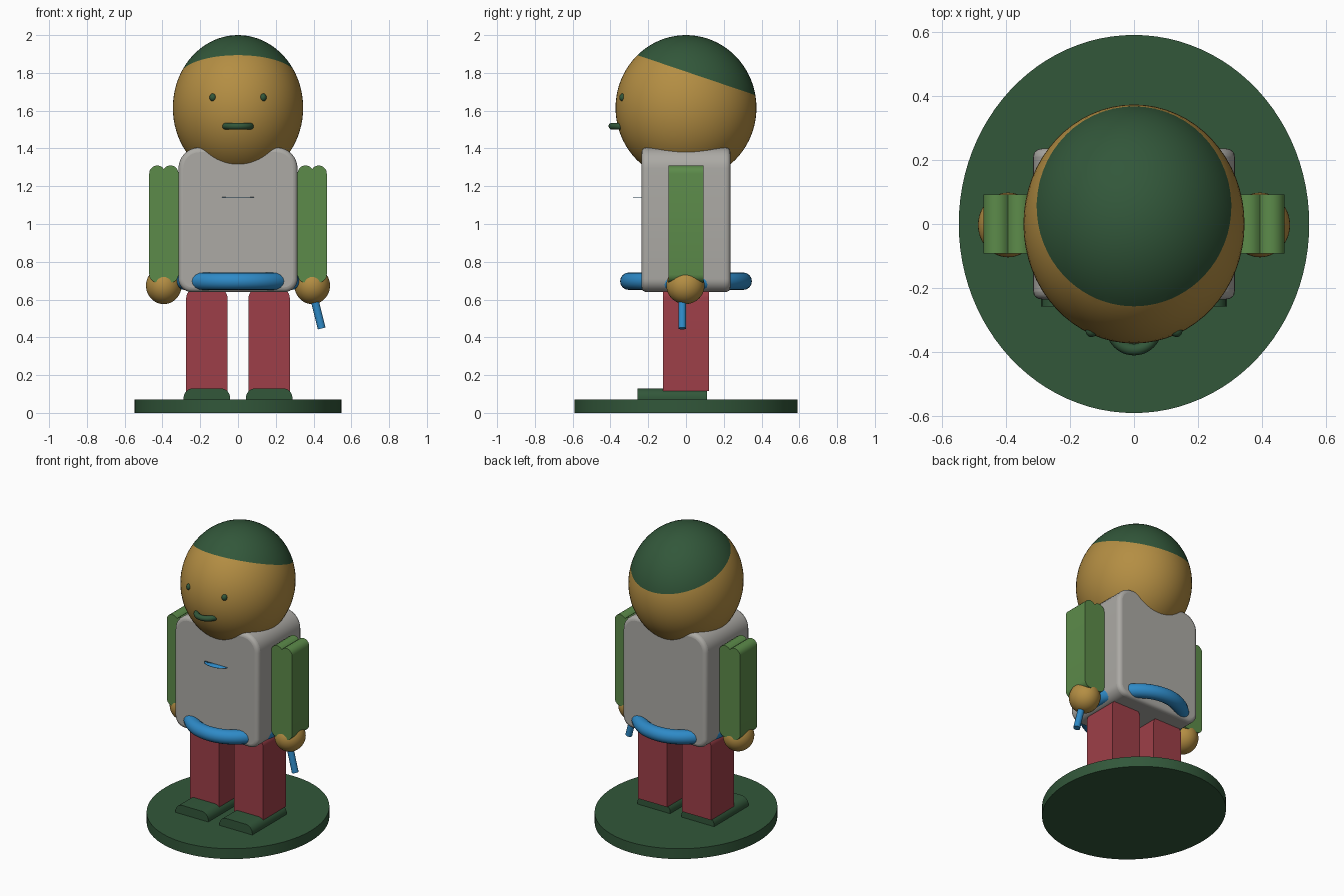
import bpy, bmesh, math
from mathutils import Vector

if "Cube" in bpy.data.objects:
    bpy.data.objects.remove(bpy.data.objects["Cube"], do_unlink=True)


def material(name, srgb):
    lin = [((c / 255 + 0.055) / 1.055) ** 2.4 for c in srgb]
    m = bpy.data.materials.new(name)
    m.use_nodes = True
    m.diffuse_color = (*lin, 1)
    m.node_tree.nodes["Principled BSDF"].inputs["Base Color"].default_value = (*lin, 1)
    return m


GREY = material("warm grey", (172, 170, 165))
TAN = material("tan", (180, 142, 67))
DARK = material("dark green", (50, 87, 58))
GREEN = material("leaf green", (92, 139, 74))
RED = material("dull red", (157, 63, 72))
BLUE = material("bright blue", (46, 138, 199))


def finish(name, bm, *mats):
    bmesh.ops.recalc_face_normals(bm, faces=bm.faces)
    me = bpy.data.meshes.new(name)
    bm.to_mesh(me)
    bm.free()
    ob = bpy.data.objects.new(name, me)
    bpy.context.collection.objects.link(ob)
    for m in mats:
        me.materials.append(m)
    bpy.ops.object.select_all(action='DESELECT')
    ob.select_set(True)
    bpy.context.view_layer.objects.active = ob
    bpy.ops.object.shade_smooth_by_angle(angle=math.radians(35))
    return ob


def arc(cx, cz, r, start, end, steps=8):
    """Points of an arc in the xz plane, angles in degrees."""
    angles = [math.radians(start + (end - start) * i / steps) for i in range(steps + 1)]
    return [(cx + r * math.cos(a), cz + r * math.sin(a)) for a in angles]


def rounded(x0, x1, z0, z1, top, bottom):
    """Rectangle outline with rounded top and bottom corners; zero keeps a corner square."""
    pts = arc(x1 - top, z1 - top, top, 0, 90) + arc(x0 + top, z1 - top, top, 90, 180)
    if bottom:
        return pts + arc(x0 + bottom, z0 + bottom, bottom, 180, 270) + \
            arc(x1 - bottom, z0 + bottom, bottom, 270, 360)
    return pts + [(x0, z0), (x1, z0)]


def extrude(name, pts, y0, y1, mat, bevel=0):
    bm = bmesh.new()
    front = bm.faces.new([bm.verts.new((x, y0, z)) for x, z in pts])
    new = bmesh.ops.extrude_face_region(bm, geom=[front])["geom"]
    bmesh.ops.translate(bm, vec=(0, y1 - y0, 0),
                        verts=[g for g in new if isinstance(g, bmesh.types.BMVert)])
    ob = finish(name, bm, mat)
    if bevel:
        mod = ob.modifiers.new("edge rounding", 'BEVEL')
        mod.width, mod.segments = bevel, 4
        mod.limit_method, mod.angle_limit = 'ANGLE', math.radians(50)
    return ob


def ellipsoid(name, centre, radii, mat):
    bm = bmesh.new()
    bmesh.ops.create_uvsphere(bm, u_segments=48, v_segments=24, radius=1)
    bmesh.ops.scale(bm, vec=radii, verts=bm.verts)
    bmesh.ops.translate(bm, vec=centre, verts=bm.verts)
    return finish(name, bm, mat)


def ring(name, centre, rx, ry, tube, mat, n=64, m=16):
    bm = bmesh.new()
    rows = []
    for i in range(n):
        a = math.tau * i / n
        rows.append([bm.verts.new((
            centre[0] + (rx + tube * math.cos(b)) * math.cos(a),
            centre[1] + (ry + tube * math.cos(b)) * math.sin(a),
            centre[2] + tube * math.sin(b))) for b in [math.tau * j / m for j in range(m)]])
    for i in range(n):
        p, q = rows[i], rows[(i + 1) % n]
        for j in range(m):
            k = (j + 1) % m
            bm.faces.new((p[j], q[j], q[k], p[k]))
    return finish(name, bm, mat)


def cylinder(name, start, end, radius, mat, scale=(1, 1, 1), sides=32):
    a, b = Vector(start), Vector(end)
    bm = bmesh.new()
    bmesh.ops.create_cone(bm, cap_ends=True, segments=sides, radius1=radius,
                          radius2=radius, depth=(b - a).length)
    bmesh.ops.rotate(bm, verts=bm.verts, matrix=Vector((0, 0, 1)).rotation_difference(b - a).to_matrix())
    bmesh.ops.translate(bm, vec=(a + b) / 2, verts=bm.verts)
    bmesh.ops.scale(bm, vec=scale, verts=bm.verts)
    return finish(name, bm, mat)


# Stand
cylinder("stand", (0, 0, 0), (0, 0, 0.07), 0.59, DARK, scale=(0.927, 1, 1), sides=96)

# Torso and belt
extrude("torso", rounded(-0.315, 0.315, 0.64, 1.405, 0.11, 0.07), -0.235, 0.235, GREY, bevel=0.025)
ring("belt", (0, 0, 0.697), 0.284, 0.303, 0.046, BLUE)

# Thin chest plate standing out level from the torso
plate = [(0.085 * math.cos(a), 0.05 * math.sin(a)) for a in
         [math.pi * i / 16 for i in range(17)]]
bm = bmesh.new()
bm.faces.new([bm.verts.new((x, -0.23 - d, 1.14)) for x, d in plate])
chest = finish("chest_plate", bm, BLUE)
chest.modifiers.new("thickness", 'SOLIDIFY').thickness = 0.003

# Head with a tilted cap line cut into it
centre = Vector((0, 0, 1.615))
line_point, line_normal = Vector((0, -0.24, 1.888)), Vector((0, 0.2, 0.59))
bm = bmesh.new()
bmesh.ops.create_uvsphere(bm, u_segments=64, v_segments=40, radius=1)
bmesh.ops.scale(bm, vec=(0.345, 0.373, 0.385), verts=bm.verts)
bmesh.ops.translate(bm, vec=centre, verts=bm.verts)
bmesh.ops.bisect_plane(bm, geom=bm.verts[:] + bm.edges[:] + bm.faces[:],
                       plane_co=line_point, plane_no=line_normal)
for f in bm.faces:
    f.material_index = int((f.calc_center_median() - line_point).dot(line_normal) > 0)
finish("head", bm, TAN, DARK)

# Mouth
ring("mouth", (0, -0.325, 1.518), 0.069, 0.067, 0.018, DARK, n=48)

for side, label in ((1, "left"), (-1, "right")):
    ellipsoid(label + "_eye", (side * 0.133, -0.333, 1.67), (0.018, 0.02, 0.021), DARK)

    # Arm: two rounded lobes at each end
    r, x0, x1, z0, z1 = 0.0425, 0.315, 0.47, 0.69, 1.31
    lobes = arc(x1 - r, z1 - r, r, 0, 145) + arc(x0 + r, z1 - r, r, 35, 180)[1:] + \
        arc(x0 + r, z0 + r, r, 180, 325) + arc(x1 - r, z0 + r, r, 215, 360)[1:]
    extrude(label + "_arm", [(side * x, z) for x, z in lobes], -0.092, 0.092, GREEN)
    ellipsoid(label + "_hand", (side * 0.393, -0.003, 0.674), (0.094, 0.101, 0.098), TAN)

    # Leg and shoe
    leg = rounded(0.056, 0.274, 0.115, 0.655, 0.045, 0)
    extrude(label + "_leg", [(side * x, z) for x, z in leg], -0.122, 0.122, RED)
    shoe = rounded(0.042, 0.288, 0.065, 0.13, 0.05, 0)
    extrude(label + "_shoe", [(side * x, z) for x, z in shoe], -0.258, 0.11, DARK)

# Rod held in the left hand
cylinder("rod", (0.395, -0.02, 0.64), (0.443, -0.02, 0.447), 0.021, BLUE)
